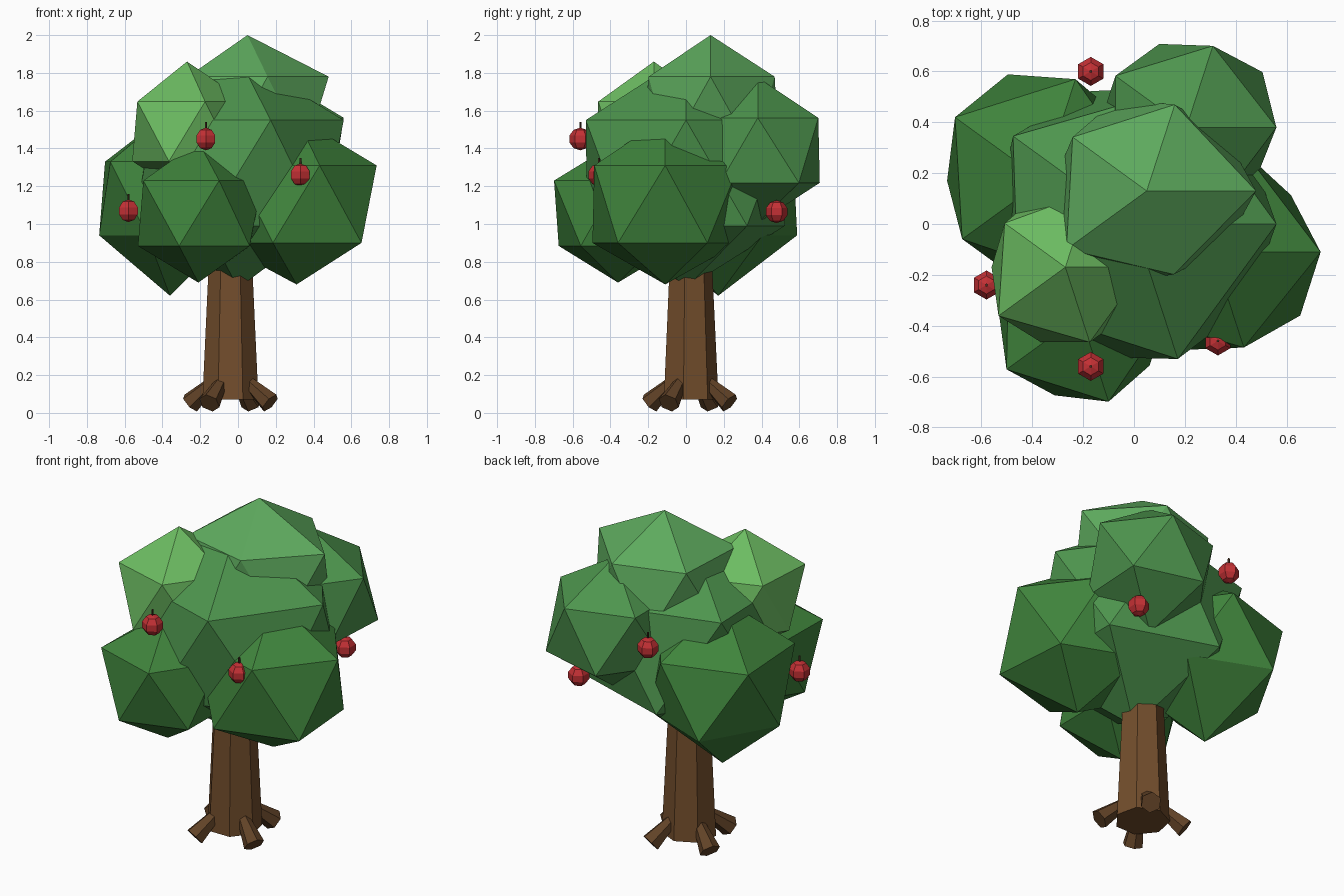
import bpy, bmesh, math
from mathutils import Matrix, Vector

if "Cube" in bpy.data.objects:
    bpy.data.objects.remove(bpy.data.objects["Cube"])


def material(name, rgb):
    m = bpy.data.materials.new(name)
    m.diffuse_color = (*rgb, 1)
    m.use_nodes = True
    m.node_tree.nodes["Principled BSDF"].inputs["Base Color"].default_value = m.diffuse_color
    return m


def finish(name, bm, mat):
    bmesh.ops.recalc_face_normals(bm, faces=bm.faces)
    me = bpy.data.meshes.new(name)
    bm.to_mesh(me)
    bm.free()
    me.materials.append(mat)
    ob = bpy.data.objects.new(name, me)
    bpy.context.collection.objects.link(ob)
    return ob


def cone_between(name, a, b, ra, rb, sides, mat):
    a, b = Vector(a), Vector(b)
    bm = bmesh.new()
    d = b - a
    rot = d.to_track_quat('Z', 'Y').to_matrix().to_4x4() if d.xy.length > 1e-6 else Matrix()
    bmesh.ops.create_cone(bm, cap_ends=True, segments=sides, radius1=ra, radius2=rb,
                          depth=d.length, matrix=Matrix.Translation((a + b) / 2) @ rot)
    return finish(name, bm, mat)


def leaf_clump(name, centre, height, upper, lower, top, bottom, mat):
    """Twenty-sided clump: two staggered rings of five plus two poles."""
    bm = bmesh.new()
    c = Vector(centre)
    for ring, start, side in ((upper, 0, 1), (lower, 36, -1)):
        for i, r in enumerate(ring):
            t = math.radians(start + 72 * i)
            bm.verts.new(c + Vector((r * math.cos(t), r * math.sin(t), side * height)))
    bm.verts.new(c + Vector((0, 0, top)))
    bm.verts.new(c - Vector((0, 0, bottom)))
    bmesh.ops.convex_hull(bm, input=bm.verts)
    return finish(name, bm, mat)


bark = material("bark", (0.17, 0.075, 0.025))
root_bark = material("root_bark", (0.12, 0.055, 0.02))
leaf_dark = material("leaf_dark", (0.05, 0.23, 0.045))
leaf_mid = material("leaf_mid", (0.075, 0.30, 0.075))
leaf_light = material("leaf_light", (0.11, 0.40, 0.11))
leaf_bright = material("leaf_bright", (0.15, 0.50, 0.12))
red = material("fruit_red", (0.55, 0.03, 0.035))
stem_mat = material("stem_brown", (0.06, 0.03, 0.015))

# Trunk and flared roots
TX, TY = -0.04, 0.02
cone_between("trunk", (TX, TY, 0.07), (TX, TY, 1.0), 0.152, 0.108, 7, bark)
for k in range(4):
    t = math.radians(62 + 90 * k)
    c, s = math.cos(t), math.sin(t)
    cone_between(f"root_{k + 1}", (TX + 0.09 * c, TY + 0.09 * s, 0.175),
                 (TX + 0.238 * c, TY + 0.238 * s, 0.052), 0.03, 0.058, 6, root_bark)

# Foliage clumps
leaf_clump("crown_core", (0, 0, 1.27), 0.28, (.56, .56, .588, .56, .558),
           (.55, .55, .55, .55, .55), 0.62, 0.61, leaf_mid)
leaf_clump("crown_top", (0.05, 0.13, 1.58), 0.2, (.43, .357, .36, .39, .345),
           (.38, .38, .38, .38, .38), 0.42, 0.42, leaf_light)
leaf_clump("clump_upper_left", (-0.27, -0.17, 1.49), 0.158, (.31, .31, .295, .325, .31),
           (.31, .31, .29, .31, .31), 0.37, 0.34, leaf_bright)
leaf_clump("clump_left", (-0.36, 0.17, 1.135), 0.195, (.41, .42, .425, .39, .4),
           (.4, .44, .375, .39, .4), 0.46, 0.515, leaf_dark)
leaf_clump("clump_front", (-0.21, -0.36, 1.057), 0.173, (.34, .34, .35, .36, .356),
           (.34, .34, .32, .33, .335), 0.38, 0.367, leaf_dark)
leaf_clump("clump_right", (0.31, -0.11, 1.105), 0.205, (.424, .41, .41, .41, .395),
           (.38, .41, .41, .405, .425), 0.46, 0.425, leaf_dark)
leaf_clump("clump_back", (0.206, 0.38, 1.39), 0.172, (.354, .337, .345, .345, .345),
           (.37, .345, .345, .345, .34), 0.385, 0.385, leaf_mid)

# Hanging fruit with stems
fruit = [(-0.17, -0.56, 1.45), (0.33, -0.46, 1.26), (-0.58, -0.24, 1.07),
         (-0.17, 0.60, 1.42), (0.37, 0.48, 1.065)]
for i, p in enumerate(fruit, 1):
    bm = bmesh.new()
    bmesh.ops.create_uvsphere(bm, u_segments=6, v_segments=5, radius=0.06,
                              matrix=Matrix.Translation(p))
    finish(f"fruit_{i}", bm, red)
    x, y, z = p
    cone_between(f"fruit_stem_{i}", (x, y, z + 0.045), (x, y, z + 0.09), 0.006, 0.006, 5, stem_mat)
